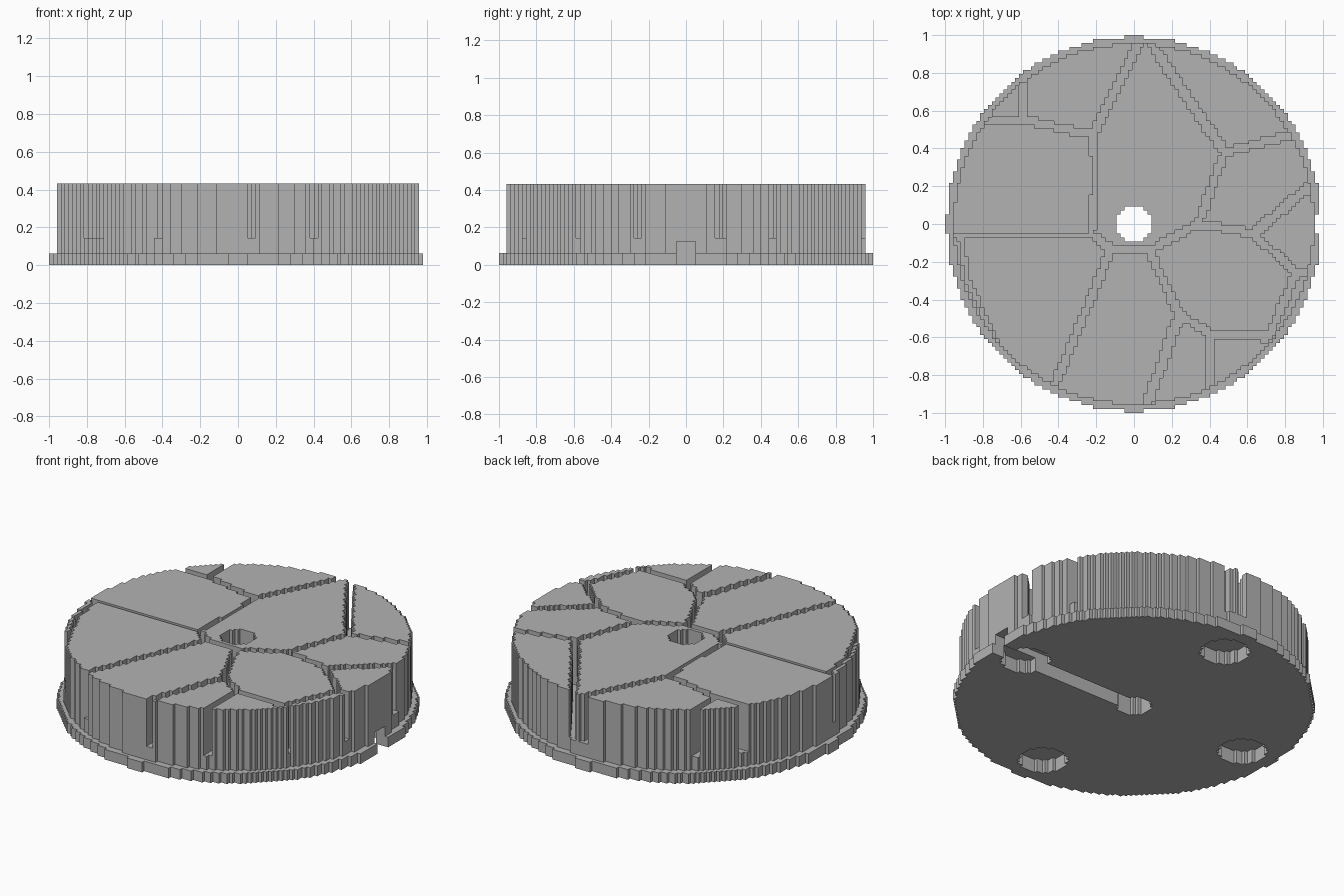
import bpy
import bmesh
import math

cube = bpy.data.objects.get("Cube")
if cube:
    bpy.data.objects.remove(cube, do_unlink=True)

# Block grid: every measure below in blocks is a whole number of steps
COUNT = 97
STEP = 2 / COUNT
MID = COUNT // 2
RIM_TOP, GROOVE_FLOOR, BODY_TOP = 3, 7, 21
CHANNEL_TOP, POCKET_TOP = 6, 4
RIM_RADIUS, BODY_RADIUS, HOLE_RADIUS = 0.991, 0.955, 0.095
POCKET_RADIUS, POCKET_RING, CHANNEL_HALF = 0.135, 0.78, 0.05
WIDE, MEDIUM, NARROW = 0.026, 0.021, 0.013

# Junctions where several grooves meet
peak = (0.06, 0.97)
north_west = (-0.22, 0.47)
west_fork = (-0.58, 0.55)
hub_west = (-0.22, -0.06)
hub_south = (-0.12, -0.13)
hub_east = (0.08, -0.14)
east = (0.34, 0.0)
north_east = (0.48, 0.38)
east_fork = (0.63, -0.05)
far_east = (0.86, -0.26)
south_east = (0.71, -0.6)
south_fork = (0.41, -0.58)
south = (0.24, -0.48)

# Groove paths across the top, each with its half width
GROOVES = [
    (MEDIUM, [(0.03, 0.97), north_west, west_fork, (-0.86, 0.55)]),
    (MEDIUM, [west_fork, (-0.58, 0.8)]),
    (NARROW, [north_west, (-0.21, 0.3), hub_west]),
    (NARROW, [hub_west, (-1, -0.06)]),
    (MEDIUM, [hub_west, hub_south, hub_east, east, north_east]),
    (WIDE, [north_east, (0.12, 0.91), (0.1, 0.97)]),
    (MEDIUM, [north_east, (0.9, 0.49)]),
    (MEDIUM, [east, east_fork, far_east, (1, -0.28)]),
    (WIDE, [east_fork, (0.98, 0.24)]),
    (MEDIUM, [far_east, south_east, south_fork, south, hub_east]),
    (MEDIUM, [south_fork, (0.41, -0.9)]),
    (WIDE, [south, (0.06, -0.98)]),
    (MEDIUM, [hub_south, (-0.43, -0.88)]),
    (NARROW, [(-0.92, -0.06), (-0.88, -0.3), (-0.73, -0.63)]),
]


def segment_distance(x, y, a, b):
    dx, dy = b[0] - a[0], b[1] - a[1]
    t = ((x - a[0]) * dx + (y - a[1]) * dy) / (dx * dx + dy * dy)
    t = min(max(t, 0), 1)
    return math.hypot(x - a[0] - t * dx, y - a[1] - t * dy)


def in_groove(x, y):
    return any(segment_distance(x, y, a, b) < half
               for half, path in GROOVES
               for a, b in zip(path, path[1:]))


def column(i, j):
    """Bottom and top level of the solid at one grid place, or None."""
    x, y = (i - MID) * STEP, (j - MID) * STEP
    radius = math.hypot(x, y)
    if radius > RIM_RADIUS or radius < HOLE_RADIUS:
        return None
    # Outer rim, body and grooves
    if radius > BODY_RADIUS:
        top = RIM_TOP
    else:
        top = GROOVE_FLOOR if in_groove(x, y) else BODY_TOP
    # Round pockets and the cable channel in the underside
    bottom = 0
    if math.hypot(max(abs(x), abs(y)) - POCKET_RING, min(abs(x), abs(y))) < POCKET_RADIUS:
        if radius < BODY_RADIUS:
            bottom = POCKET_TOP
    if x > 0 and abs(y) < CHANNEL_HALF:
        bottom = CHANNEL_TOP
    return (bottom, top) if bottom < top else None


solid = {}
for i in range(COUNT):
    for j in range(COUNT):
        span = column(i, j)
        if span:
            solid[i, j] = span

bm = bmesh.new()
corners = {}


def corner(i, j, k):
    key = (i, j, k)
    if key not in corners:
        corners[key] = bm.verts.new((i * STEP - 1, j * STEP - 1, k * STEP))
    return corners[key]


def quad(*points):
    bm.faces.new([corner(*p) for p in points])


# Horizontal faces, then the walls left uncovered by each neighbour
for (i, j), (low, high) in solid.items():
    ring = [(i, j), (i + 1, j), (i + 1, j + 1), (i, j + 1)]
    quad(*[(*p, high) for p in ring])
    quad(*[(*p, low) for p in reversed(ring)])
    neighbours = [(i, j - 1), (i + 1, j), (i, j + 1), (i - 1, j)]
    for side, place in enumerate(neighbours):
        a, b = ring[side], ring[(side + 1) % len(ring)]
        other_low, other_high = solid.get(place, (high, high))
        for start, end in ((low, min(high, other_low)), (max(low, other_high), high)):
            if start < end:
                quad((*a, start), (*b, start), (*b, end), (*a, end))

mesh = bpy.data.meshes.new("cracked_stone_disc")
bm.to_mesh(mesh)
bm.free()
disc = bpy.data.objects.new("cracked_stone_disc", mesh)
bpy.context.collection.objects.link(disc)

# Plain stone colour
stone = bpy.data.materials.new("stone_grey")
stone.use_nodes = True
grey = (0.45, 0.45, 0.45, 1)
stone.diffuse_color = grey
stone.node_tree.nodes["Principled BSDF"].inputs["Base Color"].default_value = grey
mesh.materials.append(stone)
